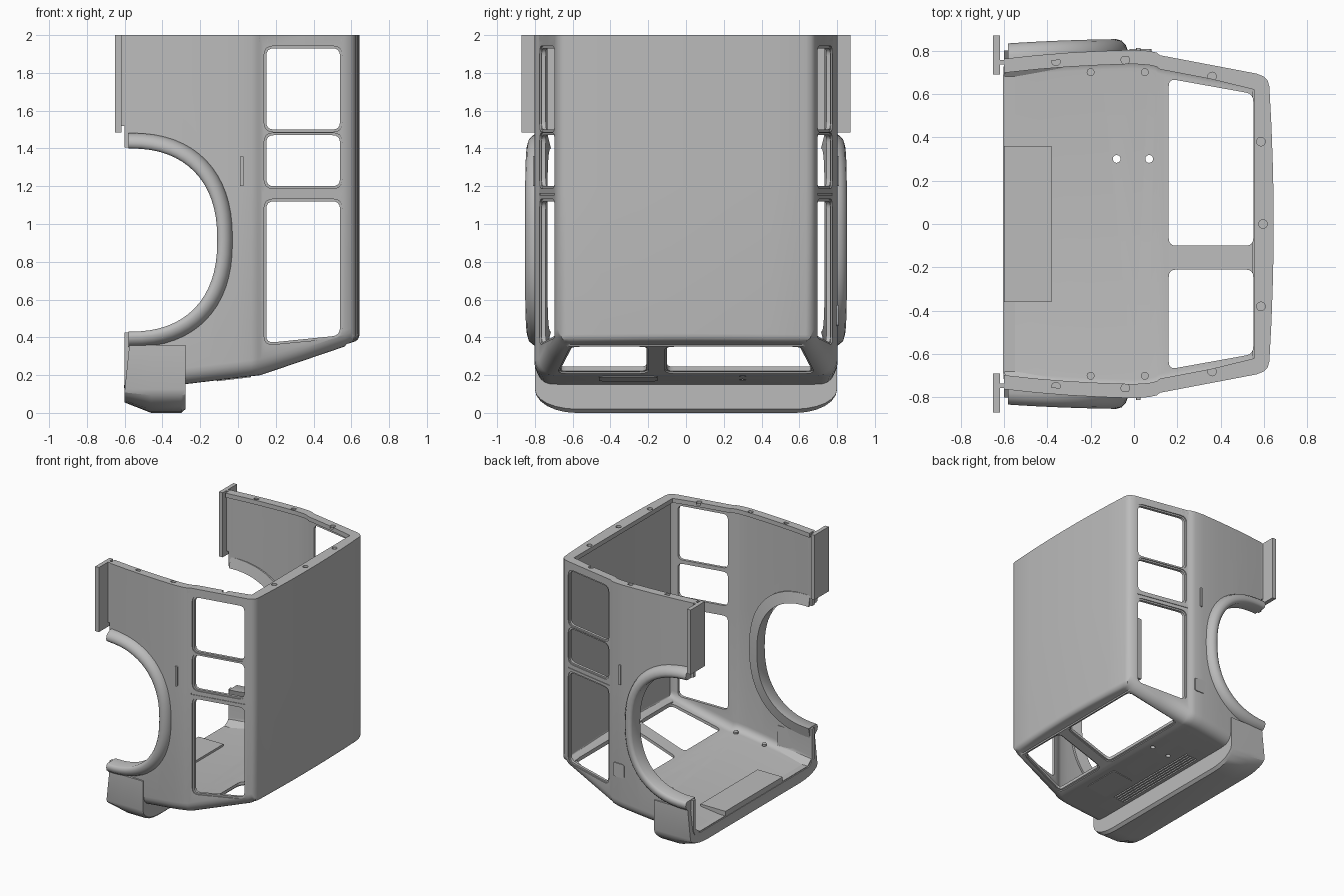
import bpy, bmesh
from math import sin, cos, pi, copysign, radians

if "Cube" in bpy.data.objects:
    bpy.data.objects.remove(bpy.data.objects["Cube"])

paint = bpy.data.materials.new("body_grey")
paint.use_nodes = True
paint.diffuse_color = (0.5, 0.5, 0.5, 1)
paint.node_tree.nodes["Principled BSDF"].inputs["Base Color"].default_value = (0.5, 0.5, 0.5, 1)


def finish(name, bm):
    bmesh.ops.recalc_face_normals(bm, faces=bm.faces)
    me = bpy.data.meshes.new(name)
    bm.to_mesh(me)
    bm.free()
    me.materials.append(paint)
    ob = bpy.data.objects.new(name, me)
    bpy.context.collection.objects.link(ob)
    return ob


def activate(ob):
    bpy.ops.object.select_all(action='DESELECT')
    bpy.context.view_layer.objects.active = ob
    ob.select_set(True)


def smooth(ob, angle=32):
    activate(ob)
    bpy.ops.object.shade_smooth_by_angle(angle=radians(angle))


def loft(name, rings, closed=True, caps=True):
    """Skin a list of point rings."""
    bm = bmesh.new()
    vs = [[bm.verts.new(p) for p in r] for r in rings]
    n = len(vs[0])
    for a, b in zip(vs, vs[1:]):
        for i in range(n if closed else n - 1):
            j = (i + 1) % n
            bm.faces.new((a[i], a[j], b[j], b[i]))
    if caps:
        bm.faces.new(vs[0])
        bm.faces.new(vs[-1])
    return finish(name, bm)


def box(name, x0, x1, y0, y1, z0, z1):
    return loft(name, [[(x0, y0, z), (x1, y0, z), (x1, y1, z), (x0, y1, z)] for z in (z0, z1)])


def rounded(pts, r, steps=4):
    """Round the corners of a 2D outline."""
    out, n = [], len(pts)
    for i, (px, py) in enumerate(pts):
        ends = []
        for qx, qy in (pts[i - 1], pts[(i + 1) % n]):
            d = ((qx - px) ** 2 + (qy - py) ** 2) ** 0.5
            ends.append((px + (qx - px) * r / d, py + (qy - py) * r / d))
        (ax, ay), (bx, by) = ends
        for k in range(steps + 1):
            t = k / steps
            u, v, w = (1 - t) ** 2, 2 * t * (1 - t), t * t
            out.append((u * ax + v * px + w * bx, u * ay + v * py + w * by))
    return out


def rect(a, b, c, d):
    return [(a, c), (b, c), (b, d), (a, d)]


def grown(pts, m):
    cx = sum(p[0] for p in pts) / len(pts)
    cy = sum(p[1] for p in pts) / len(pts)
    return [(x + copysign(m, x - cx), y + copysign(m, y - cy)) for x, y in pts]


def circle(x, y, r):
    return [(x + r * cos(k * pi / 8), y + r * sin(k * pi / 8)) for k in range(16)]


def wall(x):
    """Half width of the sloped upper side."""
    return 0.778 - (x - 0.12) * 0.19


def nose(x):
    """Height of the front panel."""
    return 0.2 + (x - 0.12) * (0.34 if x > 0.12 else 0.12)


def side_prism(name, pts, s, d0, d1, surf=wall):
    return loft(name, [[(x, s * (surf(x) + d), z) for x, z in pts] for d in (d0, d1)])


def nose_prism(name, pts, d0, d1):
    return loft(name, [[(x, y, nose(x) + d) for x, y in pts] for d in (d0, d1)])


def cut(ob, cutter):
    mod = ob.modifiers.new("cut", 'BOOLEAN')
    mod.operation = 'DIFFERENCE'
    mod.solver = 'EXACT'
    mod.object = cutter
    activate(ob)
    bpy.ops.object.modifier_apply(modifier=mod.name)
    bpy.data.objects.remove(cutter)


# cross-section of the cab
half = [(-0.6, .762), (-.45, .778), (-.3, .79), (-.15, .798), (0, .803), (.07, .798), (.105, .79),
        (.12, .778), (.35, wall(.35)), (.565, wall(.565)), (.598, .68), (.616, .662), (.624, .635),
        (.634, .45), (.641, .25), (.644, .08)]
section = half + [(x, -y) for x, y in reversed(half)]
n = len(section)

# cab shell, with a rounded transition to the front panel
R = 0.085
rings = [[(x, y, 2) for x, y in section], [(x, y, 1.2) for x, y in section]]
for k in range(7):
    t = k / 6 * pi / 2
    inset = R * (1 - cos(t))
    rings.append([(x - (inset * .35 if x > .57 else 0), y * (1 - inset / .8),
                   nose(x) + R * (1 - sin(t)) * (.5 if x > .6 else 1)) for x, y in section])
shell = loft("cab_shell", rings, closed=False, caps=False)
bm = bmesh.new()
bm.from_mesh(shell.data)
bm.verts.ensure_lookup_table()
base = (len(rings) - 1) * n
for i in range(n // 2 - 1):
    bm.faces.new([bm.verts[base + j] for j in (i, i + 1, n - 2 - i, n - 1 - i)])
bmesh.ops.recalc_face_normals(bm, faces=bm.faces)
bm.to_mesh(shell.data)
bm.free()
mod = shell.modifiers.new("thickness", 'SOLIDIFY')
mod.thickness = 0.03
mod.offset = -1
activate(shell)
bpy.ops.object.modifier_apply(modifier=mod.name)


def arch_point(t, a, b):
    c, s = cos(t), sin(t)
    return (-0.58 + a * abs(c) ** .85, 0.915 + b * copysign(abs(s) ** .85, s))


# wheel arch openings through both sides
sweep = [-pi / 2 + pi * k / 32 for k in range(33)]
arch = [(-0.8, 0.42)] + [arch_point(t, .475, .49) for t in sweep] + [(-0.8, 1.41)]
cut(shell, loft("arch_cutter", [[(x, y, z) for x, z in arch] for y in (-1, 1)]))

# side windows with shallow surrounds, belt groove
windows = [rect(.15, .54, 1.5, 1.93), rect(.15, .54, 1.2, 1.47),
           [(.15, .37), (.54, .41), (.54, 1.12), (.15, 1.12)]]
for s in (1, -1):
    for w in windows:
        cut(shell, side_prism("rebate_cutter", rounded(grown(w, .012), .05), s, -.008, .1))
        cut(shell, side_prism("window_cutter", rounded(w, .04), s, -.15, .15))
    cut(shell, side_prism("belt_cutter", rect(.13, .55, 1.153, 1.162), s, -.005, .1))

# split front window
for w in ([(.16, -.1), (.55, -.1), (.55, .6), (.16, .67)],
          [(.16, -.67), (.55, -.6), (.55, -.21), (.16, -.21)]):
    cut(shell, nose_prism("rebate_cutter", rounded(grown(w, .012), .05), -.1, .008))
    cut(shell, nose_prism("window_cutter", rounded(w, .035), -.1, .15))

# drain holes, grille slots and hatch outline in the front panel
for x in (-.08, .07):
    cut(shell, nose_prism("hole_cutter", circle(x, .3, .018), -.1, .1))
for k in range(5):
    x = -.255 + k * .022
    cut(shell, nose_prism("slot_cutter", rect(x, x + .01, -.42, .42), -.1, .012))
smooth(shell)
hatch = nose_prism("front_hatch", rounded(rect(-.11, .07, -.46, -.15), .02), -.005, .003)
for x in (-.2, .05):
    for y in (-.7, .7):
        loft("floor_plug", [[(a, b, nose(x) + d) for a, b in circle(x, y, .018)] for d in (.04, .055)])

# rear flange frame with bolt holes
inner = []
for x, y in half:
    side = x < .58
    inner.append((x if side and x < .5 else min(x, .553), min(y - .065, .62) if x > .5 else y - .065))
outline = section + [(x, -y) for x, y in inner] + [(x, y) for x, y in reversed(inner)]
bm = bmesh.new()
loop_in = inner + [(x, -y) for x, y in reversed(inner)]
grid = [[[bm.verts.new((x, y, z)) for x, y in loop] for loop in (section, loop_in)] for z in (1.965, 2)]
for i in range(n - 1):
    (lo, li), (ho, hi) = grid
    for a, b in ((ho, hi), (hi, li), (li, lo), (lo, ho)):
        bm.faces.new((a[i], a[i + 1], b[i + 1], b[i]))
for i in (0, n - 1):
    bm.faces.new([v[i] for v in (grid[0][0], grid[0][1], grid[1][1], grid[1][0])])
bmesh.ops.remove_doubles(bm, verts=bm.verts, dist=1e-5)
flange = finish("rear_flange", bm)
bolts = [(.585, .38), (.595, 0), (.585, -.38)]
bolts += [(x, s * y) for s in (1, -1) for x, y in ((-.36, .75), (-.04, .757), (.36, .68))]
for x, y in bolts:
    cut(flange, loft("bolt_cutter", [[(a, b, z) for a, b in circle(x, y, .02)] for z in (1.98, 2.1)]))

# bumper: a U section swept across the front panel
arc = [(.58 + .22 * sin(t), .125 - .125 * cos(t)) for t in (k * pi / 12 for k in range(7))]
right = [(.8, .36)] + list(reversed(arc))
inside = [(.755, .36), (.75, .2), (.68, .15)]
profile = right + [(-y, z) for y, z in reversed(right)]
profile += [(-y, z) for y, z in inside] + list(reversed(inside))
bumper_rings = []
for x, lift in ((-.6, .055), (-.46, 0), (-.3, 0), (-.278, .02)):
    ring = []
    for y, z in profile:
        low = max(0, 1 - z / .13)
        lean = .025 * max(0, z - .12) / .24 if x == -.6 else 0
        ring.append((x + lean, y, z + lift * low))
    bumper_rings.append(ring)
smooth(loft("bumper", bumper_rings), 25)
box("floor_tab", -.6, -.38, -.36, .36, .14, .187)


def side_y(x):
    return .803 - .11 * x * x


# parts found on both sides
for s, side in ((1, "upper"), (-1, "lower")):
    # wheel arch flare
    lip = [(0, .735), (0, .835), (.12, .848), (.35, .853), (.65, .846), (.88, .825), (1, .80), (1, .755)]
    flare = []
    for t in sweep:
        (ax, az), (bx, bz) = arch_point(t, .47, .485), arch_point(t, .552, .567)
        flare.append([(ax + (bx - ax) * f, s * (y - .06 * ax * ax), az + (bz - az) * f) for f, y in lip])
    smooth(loft("arch_flare_" + side, flare), 40)

    # rear corner plate and its bracket
    box("corner_plate_" + side, -.65, -.618, s * .69, s * .87, 1.485, 2)
    box("plate_bracket_" + side, -.62, -.565, s * .735, s * .757, 1.52, 2)

    # door handle
    side_prism("door_handle_" + side, rounded(rect(.01, .03, 1.2, 1.36), .008), s, -.01, .008, side_y)

# filler flap on one side
side_prism("filler_flap", rounded(rect(-.02, .08, .46, .57), .02), 1, -.01, .004, side_y)
